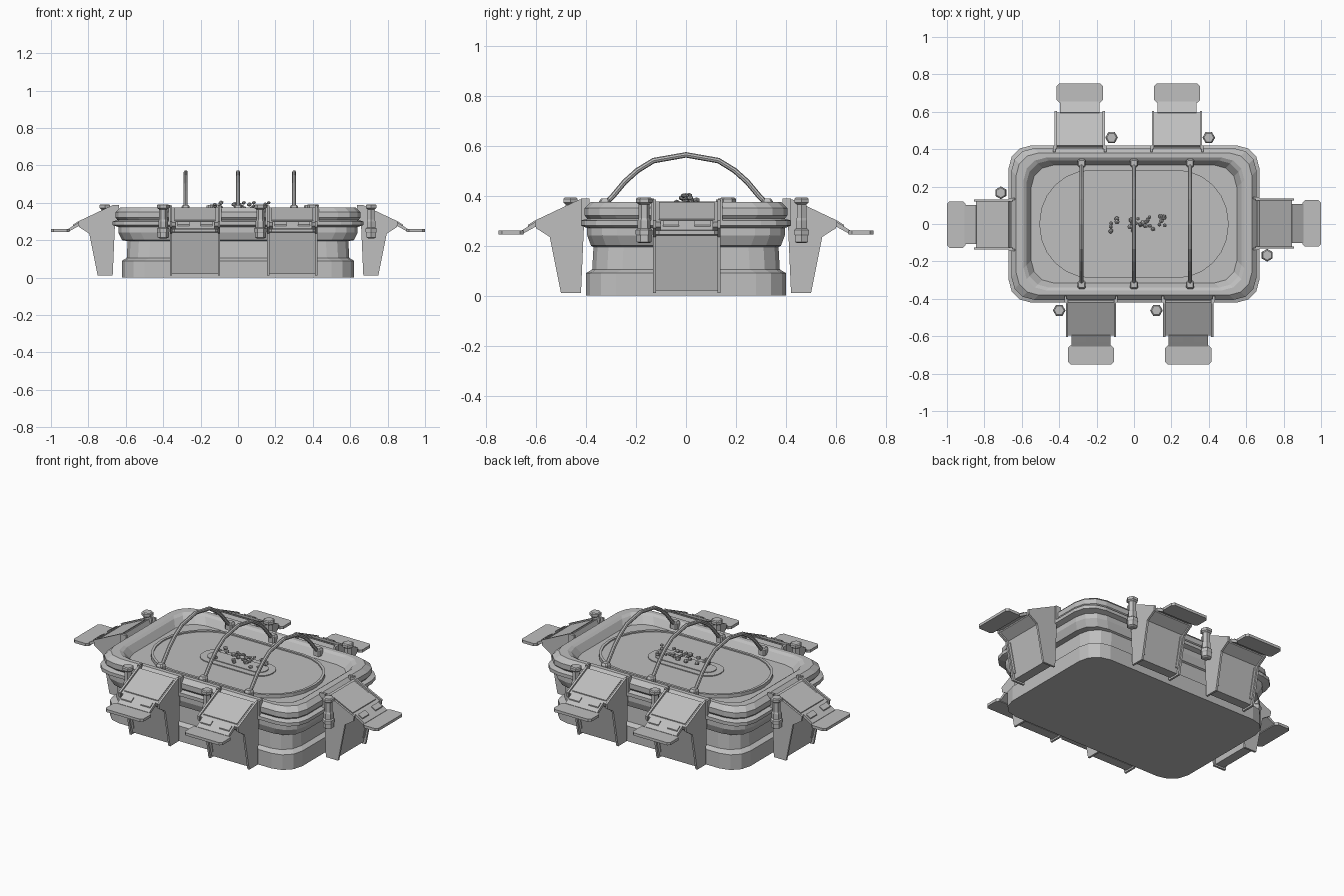
import bpy, bmesh, math, random
from mathutils import Matrix, Vector

cube = bpy.data.objects.get("Cube")
if cube:
    bpy.data.objects.remove(cube, do_unlink=True)

grey = bpy.data.materials.new("plain grey")
grey.use_nodes = True
COLOUR = (0.52, 0.52, 0.52, 1)
grey.diffuse_color = COLOUR
grey.node_tree.nodes["Principled BSDF"].inputs["Base Color"].default_value = COLOUR


def finish(name, bm, matrix=None):
    """Turn a bmesh into a flat shaded grey object."""
    if matrix:
        bm.transform(matrix)
    bmesh.ops.recalc_face_normals(bm, faces=bm.faces)
    mesh = bpy.data.meshes.new(name)
    bm.to_mesh(mesh)
    bm.free()
    mesh.materials.append(grey)
    obj = bpy.data.objects.new(name, mesh)
    bpy.context.collection.objects.link(obj)
    return obj


def loft(name, rings, matrix=None):
    """Skin a list of equal point loops and cap both ends."""
    bm = bmesh.new()
    loops = [[bm.verts.new(p) for p in ring] for ring in rings]
    n = len(loops[0])
    for a, b in zip(loops, loops[1:]):
        for i in range(n):
            j = (i + 1) % n
            bm.faces.new((a[i], a[j], b[j], b[i]))
    bm.faces.new(loops[0][::-1])
    bm.faces.new(loops[-1])
    return finish(name, bm, matrix)


def rounded(hx, hy, z, r, seg=3):
    """Rounded rectangle loop at height z."""
    pts = []
    for k, (sx, sy) in enumerate(((1, 1), (-1, 1), (-1, -1), (1, -1))):
        for i in range(seg + 1):
            a = math.pi / 2 * (k + i / seg)
            pts.append((sx * (hx - r) + r * math.cos(a), sy * (hy - r) + r * math.sin(a), z))
    return pts


def side_prism(name, profile, x0, x1, matrix):
    """Extrude a (distance, height) profile sideways; distance runs to -y."""
    return loft(name, [[(x, -d, z) for d, z in profile] for x in (x0, x1)], matrix)


# Table body: stepped pedestal, flared collar, rim and sunken floor
body = [(.62, .40, 0), (.62, .40, .09), (.595, .375, .105), (.59, .37, .195),
        (.62, .38, .20), (.64, .395, .24), (.64, .395, .27), (.67, .42, .28),
        (.67, .42, .30), (.645, .395, .308), (.655, .405, .32), (.655, .405, .35),
        (.63, .38, .375), (.59, .355, .375), (.575, .34, .365), (.55, .315, .325)]
loft("table_body", [rounded(x, y, z, .12) for x, y, z in body])

# Raised oval display with a lip, and the small stage in its middle
oval = [(.505, .29, .32), (.505, .29, .345), (.49, .275, .345), (.49, .275, .338)]
loft("oval_display", [rounded(x, y, z, y - .01, 6) for x, y, z in oval])
stage = [(.23, .085, .335), (.23, .085, .343), (.19, .05, .343), (.19, .05, .347)]
loft("centre_stage", [rounded(x, y, z, y - .002, 5) for x, y, z in stage])

# Small lumpy clusters standing on the stage
random.seed(4)
bm = bmesh.new()
for cx in (-.11, -.02, .03, .08, .15):
    for k in range(6):
        pos = Vector((cx + random.uniform(-.022, .022), random.uniform(-.045, .045),
                      .355 + .009 * k))
        if k > 3:
            pos.y *= .4
        shape = Matrix.Translation(pos) @ Matrix.Diagonal((1, 1, .8, 1))
        bmesh.ops.create_icosphere(bm, subdivisions=1, radius=random.uniform(.01, .016), matrix=shape)
finish("stage_clusters", bm)

# Three arched bars with square feet on the rim
half = [(.325, .365), (.295, .395), (.245, .455), (.195, .50), (.13, .54)]
path = [(-y, z) for y, z in half] + [(0, .563)] + half[::-1]
for x in (-.28, 0, .30):
    rings = []
    for i, (y, z) in enumerate(path):
        before, after = path[max(i - 1, 0)], path[min(i + 1, len(path) - 1)]
        t = Vector((after[0] - before[0], after[1] - before[1])).normalized()
        rings.append([(x + .011 * math.cos(a), y - t.y * .011 * math.sin(a),
                       z + t.x * .011 * math.sin(a))
                      for a in (math.tau * k / 8 for k in range(8))])
    loft("arch_bar", rings)
    for s in (-1, 1):
        foot = [[(px * k + x, py * k + s * .325, z) for px, py, _ in rounded(.022, .022, 0, .008, 1)]
                for z, k in ((.345, 1), (.378, 1), (.388, .7))]
        loft("arch_foot", foot)

# Console shapes as (distance, height)
CHEEK = [(.42, .01), (.50, .01), (.545, .235), (.60, .27), (.605, .30), (.425, .385),
         (.40, .385), (.405, .35)]
CORE = [(.43, .02), (.487, .02), (.533, .24), (.59, .275), (.595, .295), (.42, .376), (.41, .35)]
PANEL = [(.485, .05), (.493, .05), (.530, .225), (.522, .225)]
SCREEN = [(.435, .360), (.435, .375), (.58, .307), (.58, .292)]
STRIP = [(.585, .285), (.595, .30), (.655, .262), (.655, .246)]
BUTTON = [(.605, .285), (.605, .300), (.632, .283), (.632, .270)]


def console(angle, offset, extra):
    m = (Matrix.Rotation(math.radians(angle), 4, 'Z')
         @ Matrix.Translation((offset, -extra, 0)))
    for s in (-1, 1):
        side_prism("console_cheek", CHEEK, s * .122, s * .134, m)
        side_prism("console_bracket", [(.385, .28), (.42, .28), (.42, .388), (.385, .388)],
                   s * .130, s * .142, m)
        side_prism("console_button", BUTTON, s * .062 - .032, s * .062 + .032, m)
        side_prism("leg_frame", [(d + .004, z) for d, z in PANEL], s * .108, s * .122, m)
    side_prism("console_core", CORE, -.124, .124, m)
    side_prism("console_screen", SCREEN, -.11, .11, m)
    side_prism("control_strip", STRIP, -.105, .105, m)
    # Tray with clipped corners
    tray = [[(x, y - .70, z) for x, y, _ in rounded(.124, .05, 0, .014, 1)] for z in (.244, .26)]
    loft("console_tray", tray, m)
    # Six-sided post beside the console
    post = [(.02, .21), (.03, .215), (.03, .24), (.034, .245), (.034, .262), (.026, .268),
            (.026, .30), (.022, .31), (.022, .365), (.033, .372), (.033, .387), (.026, .392)]
    loft("hex_post", [[(r * math.cos(math.tau * k / 6) - .17, r * math.sin(math.tau * k / 6) - .462, z)
                       for k in range(6)] for r, z in post], m)


# Two consoles on each long side and one on each end
for turn in (0, 180):
    console(turn, -.23, 0)
    console(turn, .29, 0)
    console(turn + 90, .003, .25)
